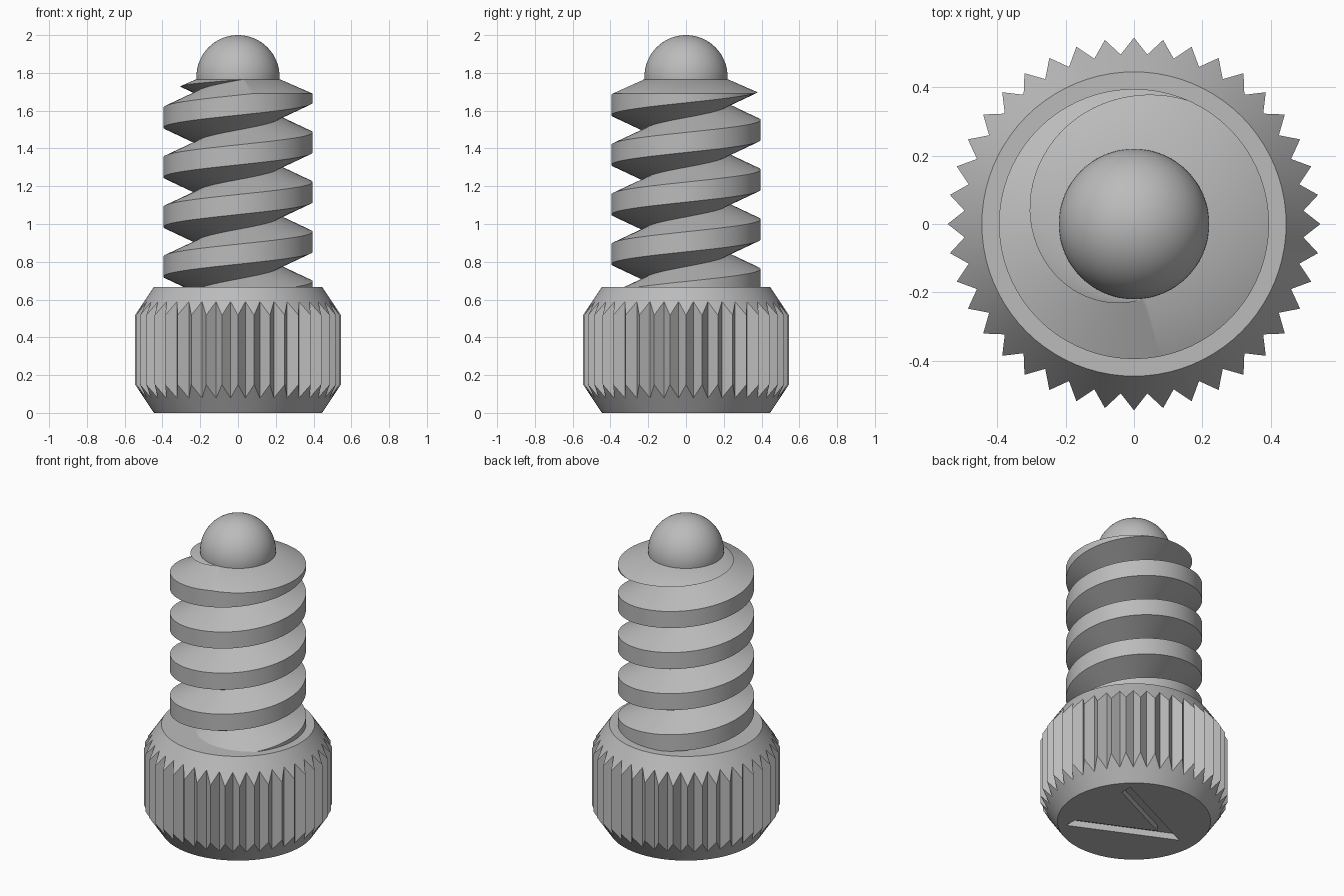
import bpy, bmesh
from math import sin, cos, pi, atan2, hypot
from mathutils import Vector, Matrix

old = bpy.data.objects.get("Cube")
if old:
    bpy.data.objects.remove(old, do_unlink=True)

steel = bpy.data.materials.new("grey_steel")
steel.use_nodes = True
GREY = (0.5, 0.5, 0.5, 1)
steel.diffuse_color = GREY
steel.node_tree.nodes["Principled BSDF"].inputs["Base Color"].default_value = GREY


def finish(name, bm):
    bmesh.ops.recalc_face_normals(bm, faces=bm.faces)
    mesh = bpy.data.meshes.new(name)
    bm.to_mesh(mesh)
    bm.free()
    mesh.materials.append(steel)
    ob = bpy.data.objects.new(name, mesh)
    bpy.context.collection.objects.link(ob)
    return ob


def activate(ob):
    bpy.ops.object.select_all(action='DESELECT')
    ob.select_set(True)
    bpy.context.view_layer.objects.active = ob


def boolean(ob, cutter, operation):
    mod = ob.modifiers.new("cut", 'BOOLEAN')
    mod.operation = operation
    mod.solver = 'EXACT'
    mod.object = cutter
    activate(ob)
    bpy.ops.object.modifier_apply(modifier=mod.name)
    bpy.data.objects.remove(cutter, do_unlink=True)


def smooth(ob):
    activate(ob)
    bpy.ops.object.shade_smooth_by_angle(angle=pi / 7)


def polar(r, a, z):
    return Vector((r * cos(a), r * sin(a), z))


def stack(name, rings):
    """Closed solid from a list of equal-length vertex rings."""
    bm = bmesh.new()
    loops = [[bm.verts.new(p) for p in ring] for ring in rings]
    n = len(loops[0])
    for lo, hi in zip(loops, loops[1:]):
        for i in range(n):
            k = (i + 1) % n
            bm.faces.new((lo[i], lo[k], hi[k], hi[i]))
    bm.faces.new(loops[0])
    bm.faces.new(loops[-1])
    return finish(name, bm)


# Knurled head: pointed teeth running out into the chamfer cones
TEETH = 40
HEAD_R, TIP_R, VALLEY_R, HEAD_H = 0.445, 0.545, 0.497, 0.667


def head_ring(tip, valley):
    return [polar(*((tip, valley)[i % 2][:1]), pi / 2 + i * pi / TEETH, (tip, valley)[i % 2][1])
            for i in range(2 * TEETH)]


head = stack("knurled_head", [
    head_ring((HEAD_R, 0), (HEAD_R, 0)),
    head_ring((TIP_R, 0.15), (VALLEY_R, 0.078)),
    head_ring((TIP_R, HEAD_H - 0.15), (VALLEY_R, HEAD_H - 0.078)),
    head_ring((HEAD_R, HEAD_H), (HEAD_R, HEAD_H))])

# Shallow chevron slot in the underside
apex, half = Vector((-0.31, 0)), 0.035
ends = [Vector((0.27, 0.27)), Vector((0.27, -0.27))]
arm = ends[0] - apex
slope = atan2(arm.y, arm.x)
reach, inset = half * hypot(1, arm.y / arm.x), half / sin(slope)
outline = [(apex.x - inset + 0.05, 0), (0.27, -0.27 - reach + 0.02),
           (0.27, -0.27 + reach + 0.02), (apex.x + inset + 0.05, 0),
           (0.27, 0.27 - reach - 0.02), (0.27, 0.27 + reach - 0.02)]
slot = stack("slot_cutter", [[(x, y, z) for x, y in outline] for z in (-0.05, 0.04)])
boolean(head, slot, 'DIFFERENCE')
smooth(head)

# Threaded shank: helical ridge swept upward, trimmed by a cone at the tip
STEPS, TURNS, PITCH = 72, 6.5, 0.263
CREST_R, ROOT_R, CREST_HALF = 0.395, 0.22, 0.053
bm = bmesh.new()
rows = []
total = int(STEPS * TURNS)
for j in range(total + 1):
    turn = j / STEPS - 1
    a, z = turn * 2 * pi, 0.643 + PITCH * turn
    rows.append([bm.verts.new(polar(r, a, z + dz)) for r, dz in
                 ((CREST_R, -CREST_HALF), (CREST_R, CREST_HALF), (ROOT_R, PITCH / 2))])
for j in range(total):
    p, q = rows[j], rows[j + 1]
    bm.faces.new((p[0], q[0], q[1], p[1]))
    bm.faces.new((p[1], q[1], q[2], p[2]))
    if j + STEPS < total:
        s, t = rows[j + STEPS], rows[j + STEPS + 1]
        bm.faces.new((p[2], q[2], t[0], s[0]))
low, high = bm.verts.new((0, 0, 0.45)), bm.verts.new((0, 0, 2.1))
for e in [e for e in bm.edges if e.is_boundary]:
    centre = low if e.verts[0].co.z < 1 else high
    bm.faces.new((e.verts[0], e.verts[1], centre))
shank = finish("threaded_shank", bm)


def circle(r, z, n=144):
    return [polar(r, 2 * pi * i / n, z) for i in range(n)]


tip_cone = stack("trim_cone", [circle(0.6, 0.2), circle(0.6, 1.601), circle(0.224, 1.765)])
boolean(shank, tip_cone, 'INTERSECT')
smooth(shank)

# Rounded ball tip
bm = bmesh.new()
bmesh.ops.create_uvsphere(bm, u_segments=64, v_segments=32, radius=0.22,
                          matrix=Matrix.Translation((0, 0, 1.78)))
ball = finish("ball_tip", bm)
smooth(ball)
